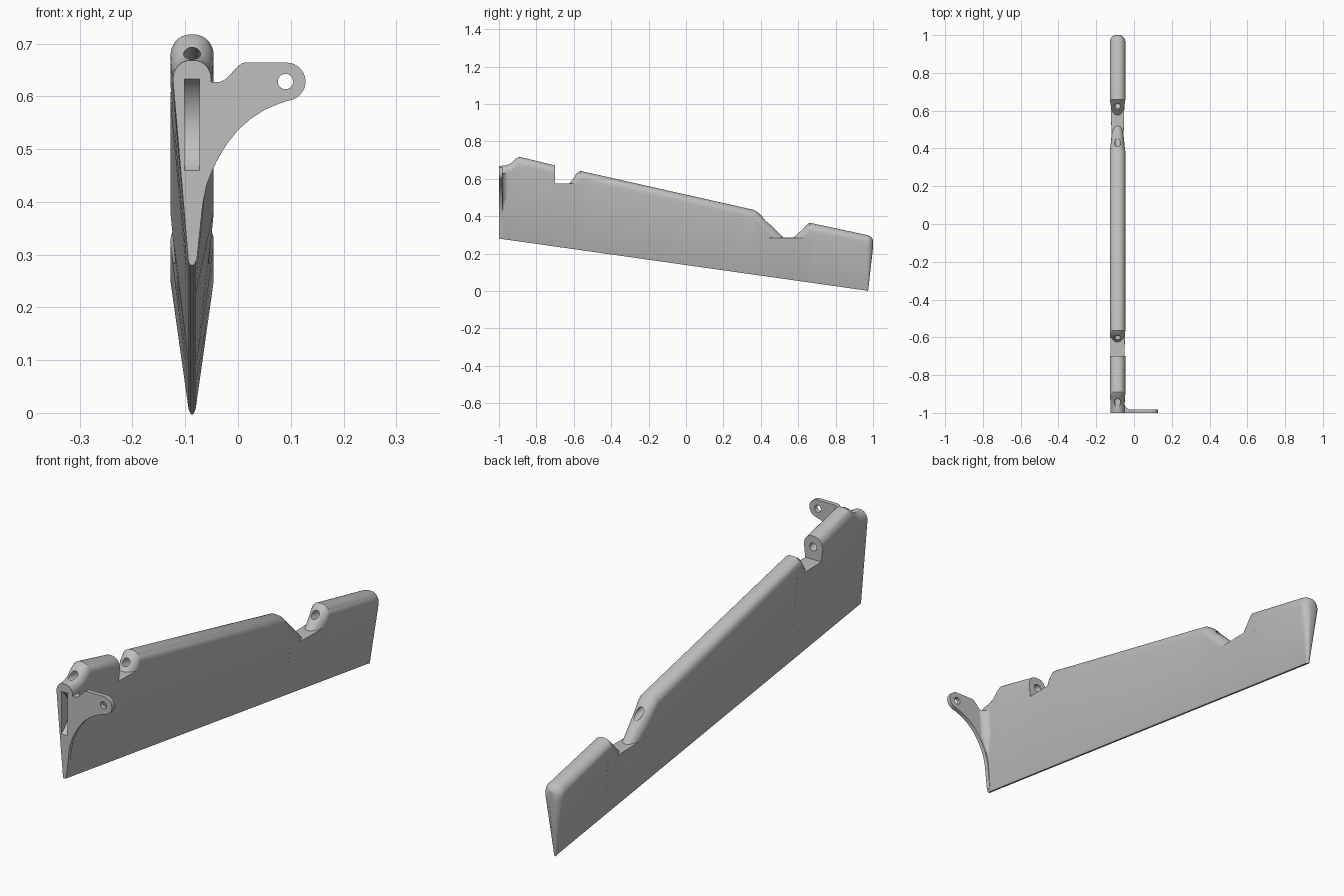
import bpy, bmesh, math
from mathutils import Vector

if "Cube" in bpy.data.objects:
    bpy.data.objects.remove(bpy.data.objects["Cube"])

mat = bpy.data.materials.new("light grey plastic")
mat.use_nodes = True
GREY = (0.52, 0.52, 0.52, 1)
mat.diffuse_color = GREY
mat.node_tree.nodes["Principled BSDF"].inputs["Base Color"].default_value = GREY

CX = -0.087      # centre plane of the blade
HALF = 0.041     # half thickness at the widest line
EDGE = 0.007     # half thickness at the thin lower edge
FILLET = 0.036


def spine(y):
    return 0.515 - 0.223 * y


def keel(y):
    return 0.28 - 0.1414 * (y + 1)


def half_at(y, z):
    t = (z - keel(y)) / (spine(y) - 0.05 - keel(y))
    return EDGE + (HALF - EDGE) * max(0, min(1, t))


def make(name, bm):
    bmesh.ops.recalc_face_normals(bm, faces=bm.faces)
    me = bpy.data.meshes.new(name)
    bm.to_mesh(me)
    bm.free()
    me.materials.append(mat)
    ob = bpy.data.objects.new(name, me)
    bpy.context.collection.objects.link(ob)
    return ob


def loft(name, rings):
    bm = bmesh.new()
    loops = [[bm.verts.new(p) for p in r] for r in rings]
    n = len(loops[0])
    for a, b in zip(loops, loops[1:]):
        for i in range(n):
            j = (i + 1) % n
            bm.faces.new((a[i], a[j], b[j], b[i]))
    bm.faces.new(loops[0])
    bm.faces.new(loops[-1])
    return make(name, bm)


def section(y, top, k=1.0, fillet=FILLET, thin=1.0, shear=0.0):
    """Wedge section with a rounded top; k stretches the rounding on slopes."""
    zb, zs = keel(y), top - fillet * k
    hs = half_at(y, zs)
    r = min(fillet, hs - 0.004)
    zw = min(spine(y) - 0.05, zs - 0.002)
    side = [(0.004, zb), (EDGE, zb + 0.007), (half_at(y, zw), zw)]
    for i in range(9):
        a = math.pi / 2 * i / 8
        side.append((hs - r + r * math.cos(a), zs + fillet * k * math.sin(a)))

    def place(s, p):
        drop = ((top - p[1]) / (top - zb)) ** 3
        return (CX + s * p[0] * thin, y - shear * drop, p[1])
    return [place(1, p) for p in side] + [place(-1, p) for p in reversed(side)]


def cut(target, cutter):
    m = target.modifiers.new("cut", 'BOOLEAN')
    m.operation, m.solver, m.object = 'DIFFERENCE', 'EXACT', cutter
    bpy.context.view_layer.objects.active = target
    bpy.ops.object.modifier_apply(modifier=m.name)


def rod(name, a, b, radius, sides=32):
    a, b = Vector(a), Vector(b)
    bpy.ops.mesh.primitive_cylinder_add(vertices=sides, radius=radius,
                                        depth=(b - a).length, location=(a + b) / 2)
    ob = bpy.context.object
    ob.name = name
    ob.rotation_mode = 'QUATERNION'
    ob.rotation_quaternion = (b - a).to_track_quat('Z', 'Y')
    ob.hide_render = True
    bpy.context.view_layer.update()
    return ob


# Three blade blocks, rounded along their upper edge
front = loft("front_blade", [section(*s) for s in (
    (-1, 0.668), (-0.965, 0.672), (-0.935, 0.685, 1.2), (-0.91, 0.708, 1.3),
    (-0.89, 0.717, 1.1), (-0.70, spine(-0.70)))])
middle = loft("middle_blade", [section(*s) for s in (
    (-0.65, 0.54, 1.6), (-0.6, 0.607, 1.6), (-0.585, 0.629, 1.4),
    (-0.565, 0.642, 1.1), (0.365, 0.433), (0.385, 0.42, 1.2),
    (0.41, 0.395, 1.4), (0.55, 0.255, 1.4))])
rings = [section(*s) for s in (
    (0.54, 0.25, 1.4), (0.62, 0.328, 1.4), (0.64, 0.348, 1.3), (0.66, 0.365, 1.1))]
for i in range(9):  # rounded rear end
    a = math.pi / 2 * i / 8
    y = 0.965 + 0.035 * math.sin(a)
    dip = 1 - math.cos(a)
    rings.append(section(y, spine(y) - 0.022 * dip, thin=1 - 0.8 * dip,
                         shear=0.028 * math.sin(a)))
rear = loft("rear_blade", rings)

# Flat hinge notch floors between the blocks
saddles = [loft(n, [section(y, z, fillet=0.001) for y in (y0, y1)])
           for n, y0, y1, z in (("front_notch_floor", -0.71, -0.54, 0.575),
                                ("rear_notch_floor", 0.42, 0.68, 0.285))]

# Hinge pin bore running parallel to the upper edge
pin = rod("pin_cutter", (CX, -1.1, spine(-1.1) - 0.045),
          (CX, 0.85, spine(0.85) - 0.045), 0.016)
for block in (front, middle, rear):
    cut(block, pin)

# Curved slot in the front face
slot = rod("slot_cutter", (CX - 0.0145, -1.05, 0.546), (CX + 0.0145, -1.05, 0.546), 0.1, 64)
cut(front, slot)

# Control horn plate with a rounded eye
outline = [(-0.062, 0.627), (-0.035, 0.627), (-0.024, 0.632), (0.0, 0.657),
           (0.006, 0.662), (0.013, 0.664)]
for i in range(15):
    a = math.radians(90 - 170 * i / 14)
    outline.append((0.092 + 0.036 * math.cos(a), 0.628 + 0.036 * math.sin(a)))
lower = [(0.078, 0.586), (0.05, 0.574), (0.025, 0.558), (0.0, 0.536), (-0.02, 0.511),
         (-0.036, 0.486), (-0.05, 0.457), (-0.06, 0.43), (-0.067, 0.395), (-0.078, 0.29)]
outline += lower + [(-0.083, 0.29), (-0.071, 0.45)]
horn = loft("control_horn", [[(x, y, z) for x, z in outline] for y in (-1, -0.982)])
eye = rod("eye_cutter", (0.09, -1.1, 0.628), (0.09, -0.9, 0.628), 0.0145)
cut(horn, eye)


# Concave fillet joining the horn to the blade
def horn_edge(z):
    for (x0, z0), (x1, z1) in zip(lower, lower[1:]):
        if z1 <= z <= z0:
            return x0 + (x1 - x0) * (z - z0) / (z1 - z0)
    return lower[0][0]


rings = []
for i in range(13):
    z = 0.40 + 0.227 * i / 12
    x = CX + half_at(-0.97, z) - 0.001
    w = max(0.002, min(0.04, horn_edge(z) - x))
    ring = [(x - 0.004, -0.985, z)]
    for j in range(9):
        a = math.pi / 2 * j / 8
        ring.append((x + w * (1 - math.sin(a)), -0.984 + w * (1 - math.cos(a)), z))
    rings.append(ring)
fillet = loft("horn_fillet", rings)

for helper in (pin, slot, eye):
    bpy.data.objects.remove(helper)

bpy.ops.object.select_all(action='DESELECT')
for ob in [front, middle, rear, horn, fillet] + saddles:
    ob.select_set(True)
    bpy.context.view_layer.objects.active = ob
bpy.ops.object.shade_smooth_by_angle(angle=math.radians(32))
